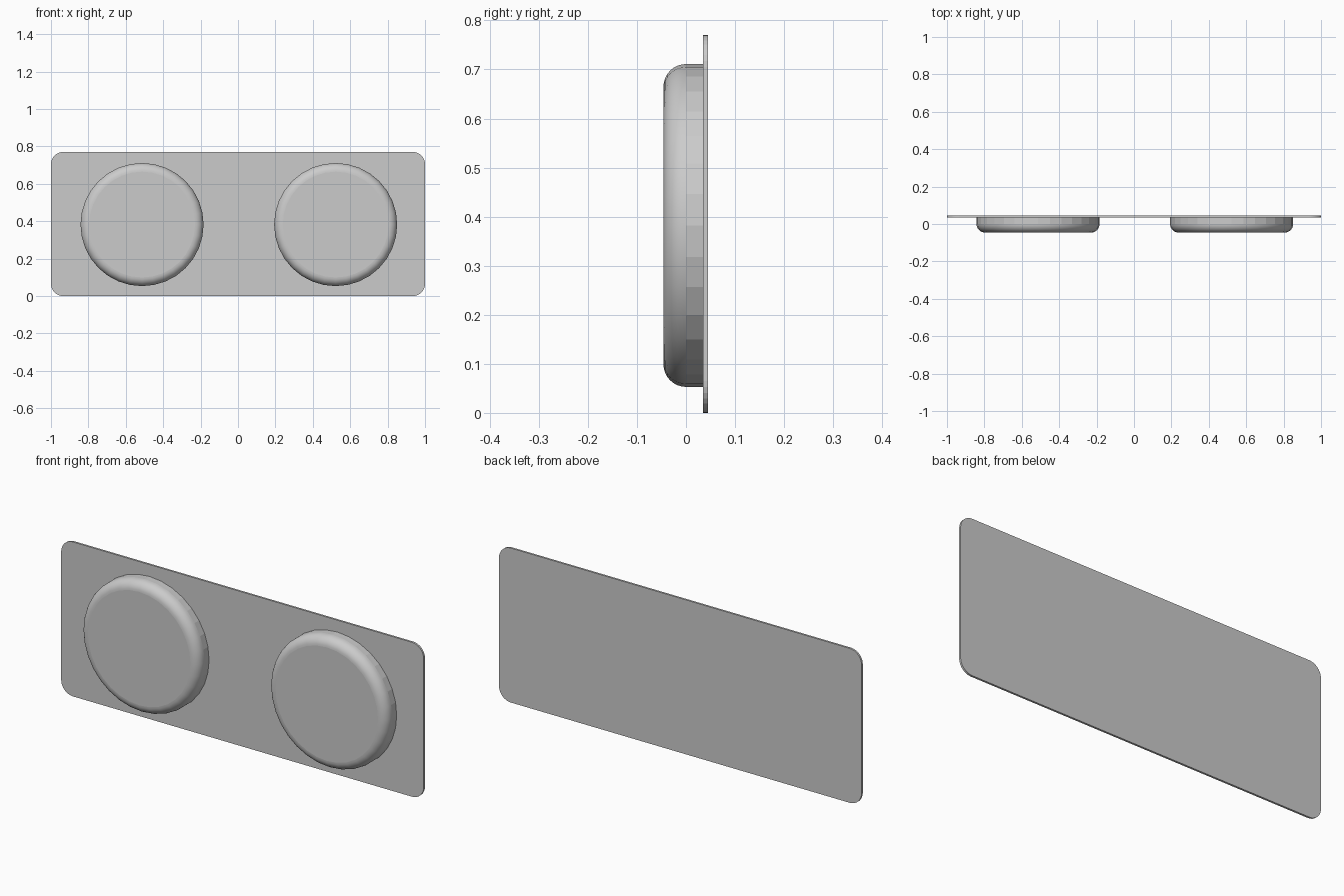
import bpy, bmesh
from math import pi
from mathutils import Matrix

if "Cube" in bpy.data.objects:
    bpy.data.objects.remove(bpy.data.objects["Cube"])

PLATE_FRONT, PLATE_BACK = 0.035, 0.045
HEIGHT = 0.77


def finish(bm, name):
    bmesh.ops.recalc_face_normals(bm, faces=bm.faces)
    mesh = bpy.data.meshes.new(name)
    bm.to_mesh(mesh)
    bm.free()
    obj = bpy.data.objects.new(name, mesh)
    bpy.context.collection.objects.link(obj)
    return obj


def bevel(bm, edges, radius, segments):
    return bmesh.ops.bevel(bm, geom=edges, offset=radius, offset_type='OFFSET',
                           segments=segments, profile=0.5, affect='EDGES')


# Thin back plate with rounded corners
def make_plate():
    bm = bmesh.new()
    thick = PLATE_BACK - PLATE_FRONT
    centre = Matrix.Translation((0, (PLATE_FRONT + PLATE_BACK) / 2, HEIGHT / 2))
    bmesh.ops.create_cube(bm, size=1, matrix=centre @ Matrix.Diagonal((2, thick, HEIGHT, 1)))
    corners = [e for e in bm.edges
               if abs(e.verts[0].co.y - e.verts[1].co.y) > thick / 2]
    bevel(bm, corners, 0.065, 8)
    finish(bm, "back_plate")


# Round pad: faceted wall, smoothly rounded front rim, flat front
def make_pad(name, x):
    front, back, radius, rim = -0.046, PLATE_FRONT, 0.329, 0.046
    bm = bmesh.new()
    place = Matrix.Translation((x, (front + back) / 2, 0.382)) @ Matrix.Rotation(pi / 2, 4, 'X')
    bmesh.ops.create_cone(bm, cap_ends=True, segments=32, radius1=radius,
                          radius2=radius, depth=back - front, matrix=place)
    rim_edges = [e for e in bm.edges if all(v.co.y < front + 1e-4 for v in e.verts)]
    for f in bevel(bm, rim_edges, rim, 8)["faces"]:
        f.smooth = True
    finish(bm, name)


make_plate()
make_pad("left_pad", -0.513)
make_pad("right_pad", 0.522)
